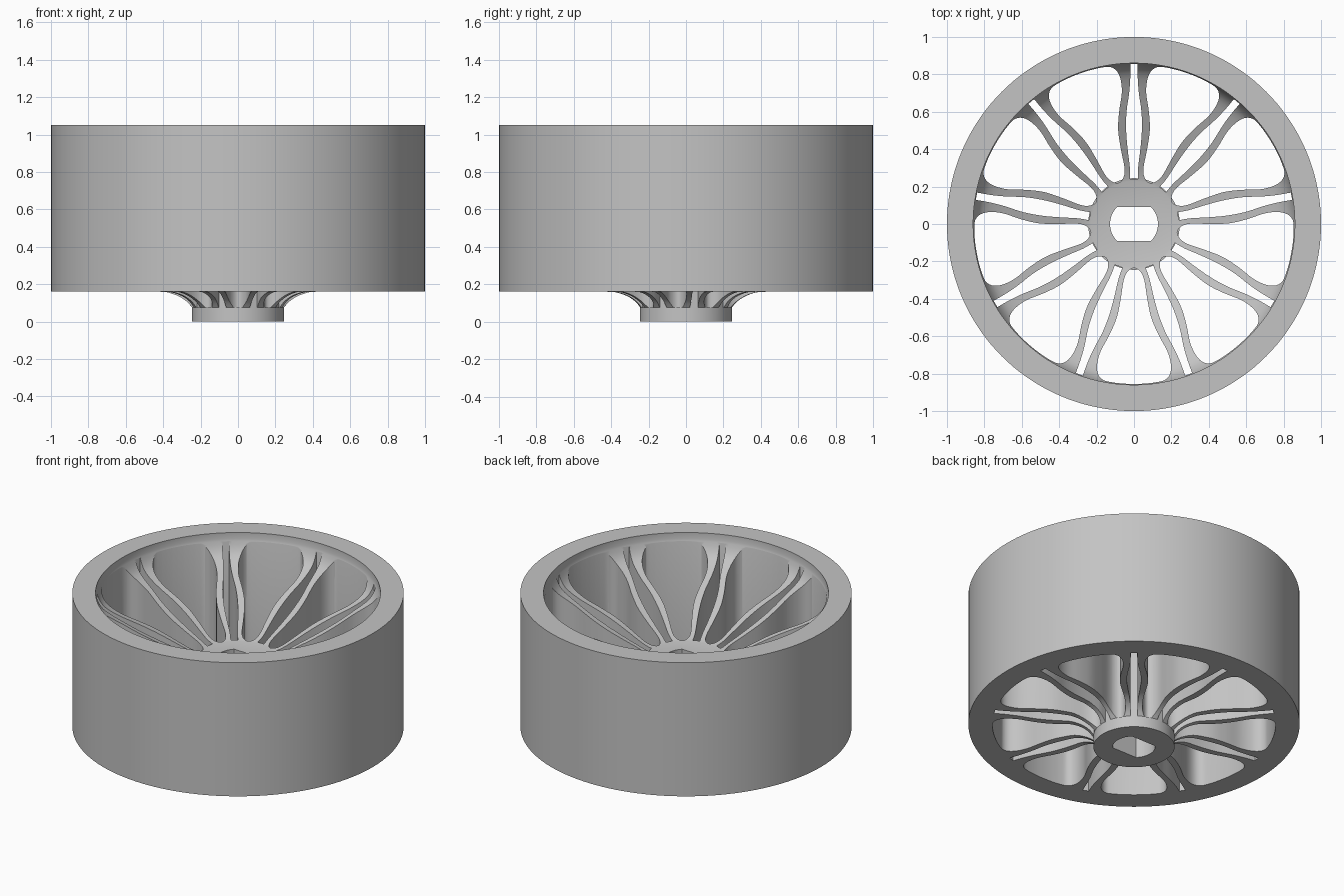
import bpy, bmesh, math
from mathutils import Vector, Matrix

if "Cube" in bpy.data.objects:
    bpy.data.objects.remove(bpy.data.objects["Cube"])

SPOKES = 9
STEP = 2 * math.pi / SPOKES

grey = bpy.data.materials.new("light_grey")
grey.use_nodes = True
colour = (0.55, 0.55, 0.55, 1)
grey.diffuse_color = colour
grey.node_tree.nodes["Principled BSDF"].inputs["Base Color"].default_value = colour


def make_object(name, bm):
    bmesh.ops.recalc_face_normals(bm, faces=bm.faces[:])
    mesh = bpy.data.meshes.new(name)
    bm.to_mesh(mesh)
    bm.free()
    mesh.materials.append(grey)
    obj = bpy.data.objects.new(name, mesh)
    bpy.context.collection.objects.link(obj)
    return obj


def smooth_path(pts, closed=False, cuts=5):
    """Catmull-Rom resampling of a short list of points."""
    pts = [Vector(p) for p in pts]
    n = len(pts)
    pick = lambda i: pts[i % n] if closed else pts[min(max(i, 0), n - 1)]
    out = []
    for i in range(n if closed else n - 1):
        a, b, c, d = (pick(i + k) for k in (-1, 0, 1, 2))
        for j in range(cuts):
            t = j / cuts
            out.append(0.5 * (2 * b + (c - a) * t + (2 * a - 5 * b + 4 * c - d) * t * t
                              + (3 * b - a - 3 * c + d) * t ** 3))
    return out if closed else out + [pts[-1]]


def mirrored(half):
    """Close an outline by mirroring its half across the radial line."""
    return half + [(r, -w) for r, w in reversed(half) if w > 0]


def prism(bm, outline, z0, z1, angle=0):
    turn = Matrix.Rotation(angle, 3, 'Z')
    verts = [bm.verts.new(turn @ Vector((p[0], p[1], z0))) for p in outline]
    face = bm.faces.new(verts)
    top = bmesh.ops.extrude_face_region(bm, geom=[face])["geom"]
    bmesh.ops.translate(bm, vec=(0, 0, z1 - z0),
                        verts=[v for v in top if isinstance(v, bmesh.types.BMVert)])


# Wheel body: rim, dished spoke disc and hub as one revolved section
under = smooth_path([(0.245, 0.075), (0.275, 0.108), (0.32, 0.137), (0.38, 0.157), (0.43, 0.16)], cuts=3)
dish = smooth_path([(0.86, 1.01), (0.84, 0.955), (0.80, 0.905), (0.70, 0.845),
                    (0.50, 0.745), (0.30, 0.645), (0.23, 0.62)], cuts=3)
section = ([(0, 0), (0.245, 0)] + [tuple(p) for p in under] + [(1, 0.16), (1, 1.05), (0.86, 1.05)]
           + [tuple(p) for p in dish] + [(0, 0.61)])
bm = bmesh.new()
ring = [bm.verts.new((r, 0, z)) for r, z in section]
edges = [bm.edges.new(pair) for pair in zip(ring, ring[1:])]
bmesh.ops.spin(bm, geom=ring + edges, cent=(0, 0, 0), axis=(0, 0, 1),
               angle=2 * math.pi, steps=144, use_duplicate=False)
bmesh.ops.remove_doubles(bm, verts=bm.verts[:], dist=0.0001)
wheel = make_object("wheel", bm)

# Openings between spoke pairs, and slots inside each pair
window = mirrored([(0.235, 0), (0.254, 0.033), (0.30, 0.055), (0.40, 0.071), (0.50, 0.092),
                   (0.59, 0.130), (0.68, 0.178), (0.75, 0.197), (0.80, 0.193), (0.832, 0.168),
                   (0.845, 0.125), (0.853, 0.06), (0.855, 0)])
slot_side = smooth_path([(0.24, 0.022), (0.30, 0.022), (0.40, 0.034), (0.50, 0.042),
                         (0.60, 0.040), (0.70, 0.026), (0.78, 0.02), (0.855, 0.02)], cuts=3)
slot = mirrored([tuple(p) for p in slot_side])
bm = bmesh.new()
for i in range(SPOKES):
    angle = math.pi / 2 + i * STEP
    prism(bm, slot, 0.075, 1.03, angle)
    prism(bm, smooth_path(window, closed=True), 0.075, 1.03, angle + STEP / 2)

# Axle hole with two flats
flat = math.asin(0.09 / 0.128)
arc = [flat * (k / 8 - 1) for k in range(17)]
hole = [(0.128 * math.cos(a + s), 0.128 * math.sin(a + s)) for s in (0, math.pi) for a in arc]
prism(bm, hole, -0.1, 0.8)
cutter = make_object("opening_cutter", bm)
cutter.hide_render = True

cut = wheel.modifiers.new("openings", 'BOOLEAN')
cut.operation = 'DIFFERENCE'
cut.solver = 'EXACT'
cut.object = cutter
bpy.ops.object.select_all(action='DESELECT')
bpy.context.view_layer.objects.active = wheel
wheel.select_set(True)
bpy.ops.object.modifier_apply(modifier=cut.name)
bpy.data.objects.remove(cutter)
bpy.ops.object.shade_smooth_by_angle(angle=math.radians(30))
